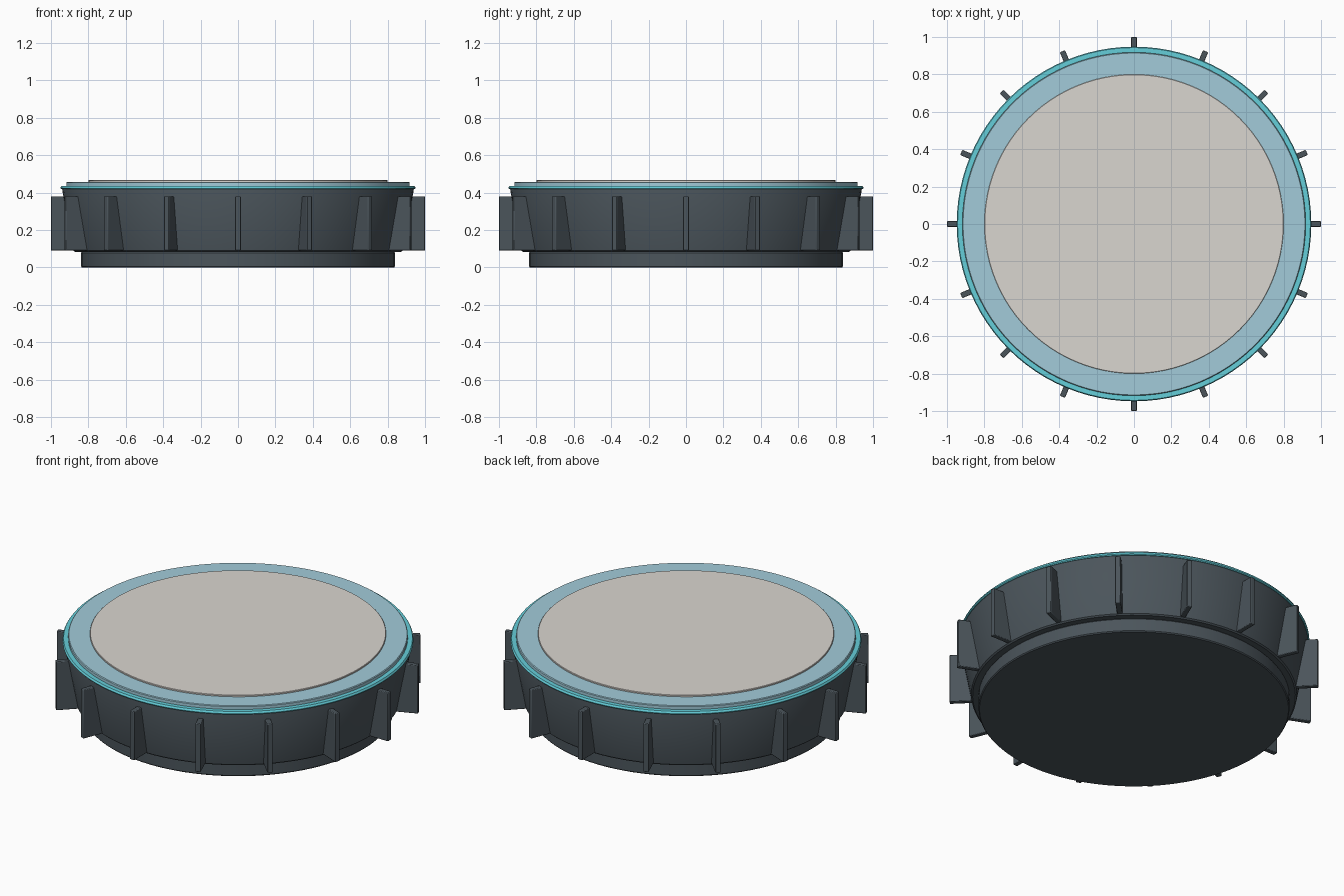
import bpy, math
from mathutils import Matrix

if "Cube" in bpy.data.objects:
    bpy.data.objects.remove(bpy.data.objects["Cube"])

SEGMENTS = 96


def material(name, rgb):
    m = bpy.data.materials.new(name)
    m.diffuse_color = (*rgb, 1)
    m.use_nodes = True
    m.node_tree.nodes["Principled BSDF"].inputs["Base Color"].default_value = m.diffuse_color
    return m


dark = material("dark_slate", (0.07, 0.09, 0.105))
teal = material("teal", (0.13, 0.62, 0.70))
blue = material("pale_blue", (0.36, 0.60, 0.70))
stone = material("warm_grey", (0.70, 0.67, 0.63))


def lathe(name, profile, mat, closed=False):
    """Spin an (r, z) profile around z; points at r = 0 become cap centres."""
    verts, faces, rings = [], [], []
    for r, z in profile:
        n = SEGMENTS if r > 0 else 1
        rings.append(range(len(verts), len(verts) + n))
        for i in range(n):
            a = 2 * math.pi * i / SEGMENTS
            verts.append((r * math.cos(a), r * math.sin(a), z))
    pairs = list(zip(rings, rings[1:])) + ([(rings[-1], rings[0])] if closed else [])
    for a, b in pairs:
        for i in range(SEGMENTS):
            j = (i + 1) % SEGMENTS
            if len(a) == 1:
                faces.append((a[0], b[j], b[i]))
            elif len(b) == 1:
                faces.append((a[i], a[j], b[0]))
            else:
                faces.append((a[i], a[j], b[j], b[i]))
    mesh = bpy.data.meshes.new(name)
    mesh.from_pydata(verts, [], faces)
    return finish(name, mesh, mat)


def finish(name, mesh, mat):
    mesh.materials.append(mat)
    ob = bpy.data.objects.new(name, mesh)
    bpy.context.collection.objects.link(ob)
    bpy.ops.object.select_all(action='DESELECT')
    ob.select_set(True)
    bpy.context.view_layer.objects.active = ob
    bpy.ops.object.shade_smooth_by_angle(angle=math.radians(30))
    return ob


# foot, tapered body, rim and the stacked top discs
lathe("foot", [(0, 0), (0.835, 0), (0.84, 0.006), (0.84, 0.078), (0.834, 0.085), (0, 0.085)], dark)
lathe("body", [(0, 0.083), (0.872, 0.083), (0.88, 0.09), (0.94, 0.415), (0.937, 0.424), (0, 0.424)], dark)
lathe("rim_ring", [(0.90, 0.418), (0.943, 0.418), (0.948, 0.423), (0.948, 0.428),
                   (0.943, 0.436), (0.90, 0.436)], teal, closed=True)
lathe("upper_plate", [(0, 0.42), (0.918, 0.42), (0.918, 0.453), (0.914, 0.457), (0, 0.457)], blue)
lathe("centre_disc", [(0, 0.45), (0.80, 0.45), (0.80, 0.464), (0.798, 0.466), (0, 0.466)], stone)

# grip ribs around the body
r0, r1, w, z0, z1 = 0.86, 1.0, 0.015, 0.09, 0.38
rib_mesh = None
for k in range(16):
    if rib_mesh is None:
        rib_mesh = bpy.data.meshes.new("grip_rib")
        rib_mesh.from_pydata(
            [(x, y, z) for x in (r0, r1) for y in (-w, w) for z in (z0, z1)], [],
            [(0, 1, 3, 2), (4, 6, 7, 5), (0, 4, 5, 1), (2, 3, 7, 6), (0, 2, 6, 4), (1, 5, 7, 3)])
        rib = finish("grip_rib_1", rib_mesh, dark)
    else:
        rib = bpy.data.objects.new(f"grip_rib_{k + 1}", rib_mesh)
        bpy.context.collection.objects.link(rib)
    rib.matrix_world = Matrix.Rotation(k * math.pi / 8, 4, 'Z')
    bevel = rib.modifiers.new("Bevel", 'BEVEL')
    bevel.width, bevel.segments = 0.004, 2
